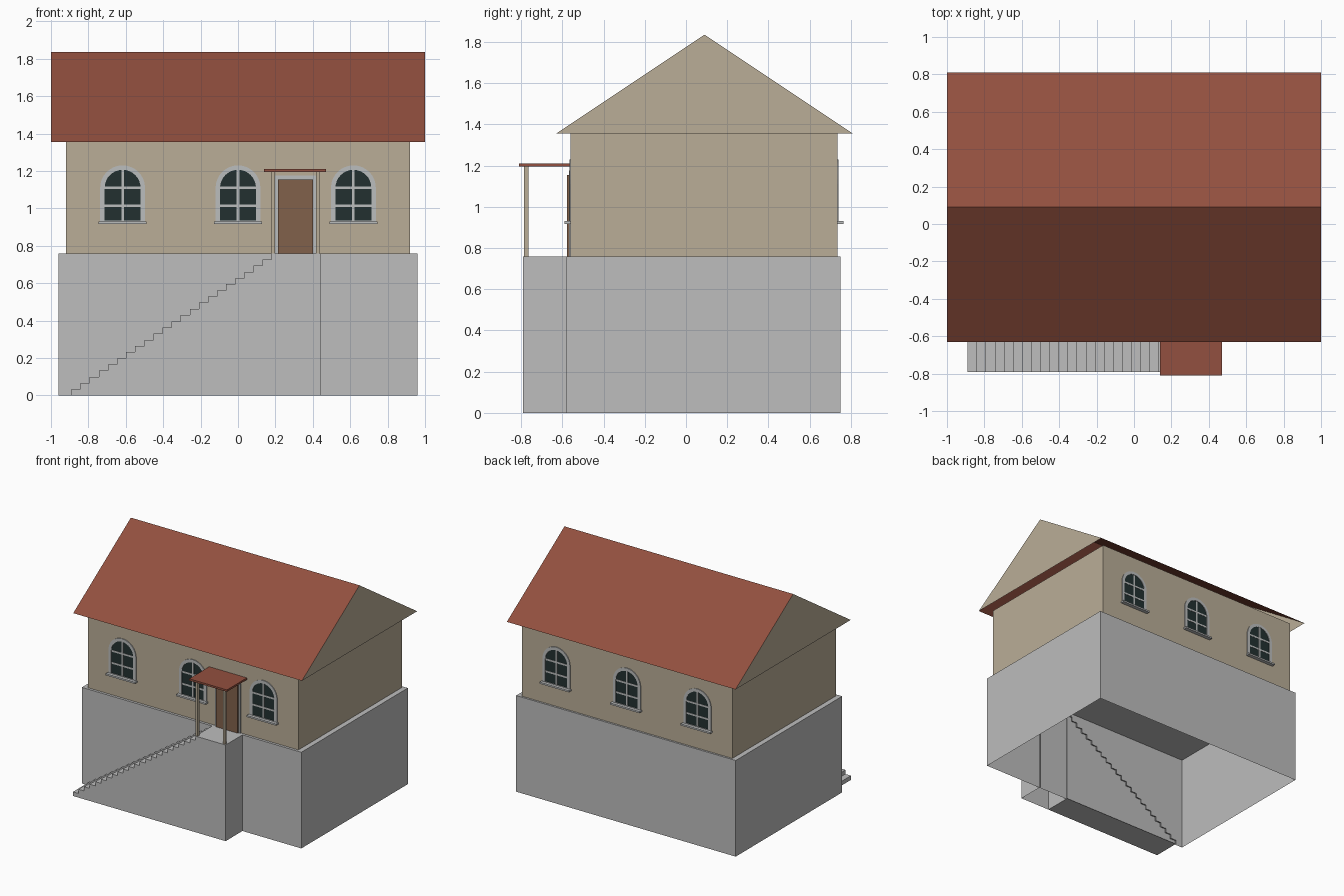
import bpy, bmesh, math

if "Cube" in bpy.data.objects:
    bpy.data.objects.remove(bpy.data.objects["Cube"])


def material(name, r, g, b):
    m = bpy.data.materials.new(name)
    m.diffuse_color = (r, g, b, 1)
    m.use_nodes = True
    m.node_tree.nodes["Principled BSDF"].inputs["Base Color"].default_value = m.diffuse_color
    return m


GREY = material("concrete_grey", 0.51, 0.51, 0.51)
TRIM = material("trim_grey", 0.50, 0.51, 0.51)
TAN = material("plaster_tan", 0.49, 0.42, 0.31)
RED = material("roof_red", 0.29, 0.08, 0.05)
BROWN = material("door_brown", 0.22, 0.12, 0.07)
GLASS = material("dark_glass", 0.016, 0.03, 0.03)


def finish(bm, name, *mats):
    bmesh.ops.recalc_face_normals(bm, faces=bm.faces)
    bm.normal_update()
    me = bpy.data.meshes.new(name)
    bm.to_mesh(me)
    bm.free()
    for m in mats:
        me.materials.append(m)
    ob = bpy.data.objects.new(name, me)
    bpy.context.collection.objects.link(ob)
    return ob


def drop_faces(bm, test):
    """Delete the faces whose normal passes the test, leaving the shell open."""
    bmesh.ops.recalc_face_normals(bm, faces=bm.faces)
    bm.normal_update()
    bmesh.ops.delete(bm, geom=[f for f in bm.faces if test(f.normal)], context='FACES_ONLY')


def prism_bm(pts, y0, y1):
    """Extrude an x-z outline from y0 to y1."""
    bm = bmesh.new()
    a = [bm.verts.new((x, y0, z)) for x, z in pts]
    b = [bm.verts.new((x, y1, z)) for x, z in pts]
    bm.faces.new(a)
    bm.faces.new(b[::-1])
    for i in range(len(pts)):
        j = (i + 1) % len(pts)
        bm.faces.new((a[i], b[i], b[j], a[j]))
    return bm


def rect(x0, x1, z0, z1):
    return [(x0, z0), (x1, z0), (x1, z1), (x0, z1)]


def box(name, x0, x1, y0, y1, z0, z1, mat, opened=None):
    bm = prism_bm(rect(x0, x1, z0, z1), y0, y1)
    if opened:
        drop_faces(bm, opened)
    return finish(bm, name, mat)


def arch(cx, half, z0, spring, n=16):
    """Round-headed outline, anticlockwise from the lower left."""
    pts = [(cx - half, z0), (cx + half, z0)]
    for i in range(n + 1):
        a = math.pi * i / n
        pts.append((cx + half * math.cos(a), spring + half * math.sin(a)))
    return pts


def ring(name, outer, inner, y0, y1, mat):
    """Frame between two outlines with equal point counts."""
    bm = bmesh.new()
    rows = [[bm.verts.new((x, y, z)) for x, z in p]
            for p, y in ((outer, y0), (outer, y1), (inner, y1), (inner, y0))]
    n = len(outer)
    for k in range(4):
        p, q = rows[k], rows[(k + 1) % 4]
        for i in range(n):
            j = (i + 1) % n
            bm.faces.new((p[i], p[j], q[j], q[i]))
    return finish(bm, name, mat)


# Foundation (open underneath) and upper walls
box("foundation", -0.96, 0.96, -0.58, 0.75, 0, 0.76, GREY, lambda n: n.z < -0.9)
box("upper_walls", -0.92, 0.92, -0.56, 0.735, 0.76, 1.355, TAN, lambda n: n.z < -0.9)

# Gable roof, open underneath, tan on the gable ends
bm = bmesh.new()
eave_f, ridge, eave_b = [[bm.verts.new((x, y, z)) for x in (-1, 1)]
                         for y, z in ((-0.63, 1.355), (0.09, 1.835), (0.81, 1.355))]
bm.faces.new((eave_f[0], eave_f[1], ridge[1], ridge[0]))
bm.faces.new((ridge[0], ridge[1], eave_b[1], eave_b[0]))
bm.faces.new((eave_f[1], eave_b[1], ridge[1]))
bm.faces.new((eave_f[0], ridge[0], eave_b[0]))
for f in bm.faces:
    f.normal_update()
    f.material_index = 1 if abs(f.normal.x) > 0.9 else 0
finish(bm, "gable_roof", RED, TAN)

# Staircase along the front wall, and its landing
STEPS, X0, X1, H = 22, -0.89, 0.18, 0.76
run, rise = (X1 - X0) / STEPS, H / (STEPS + 1)
outline = [(X1, 0), (X0, 0)]
for i in range(STEPS):
    z = rise * (i + 1)
    outline += [(X0 + run * i, z), (X0 + run * (i + 1), z)]
bm = prism_bm(outline, -0.79, -0.57)
drop_faces(bm, lambda n: n.y > 0.9)
finish(bm, "stairs", GREY)
box("landing", X1, 0.445, -0.79, -0.57, 0, H, GREY, lambda n: n.z < -0.9 or n.y > 0.9)

# Door, its surround and the canopy on two posts
ring("door_frame", rect(0.197, 0.417, 0.76, 1.175), rect(0.213, 0.40, 0.761, 1.155),
     -0.568, -0.56, TRIM)
box("door", 0.213, 0.40, -0.577, -0.56, 0.76, 1.155, BROWN)
box("canopy", 0.14, 0.47, -0.81, -0.56, 1.195, 1.21, RED)
for side, x in (("left", 0.177), ("right", 0.417)):
    box("canopy_post_" + side, x, x + 0.02, -0.785, -0.765, 0.76, 1.195, TAN)

# Three arched windows on the front and on the back
for face, wall, s in (("front", -0.56, -1), ("back", 0.735, 1)):
    for i, cx in enumerate((-0.617, 0, 0.617)):
        tag = f"{face}_{i + 1}"
        ring("window_frame_" + tag, arch(cx, 0.12, 0.93, 1.11), arch(cx, 0.096, 0.934, 1.11),
             wall, wall + s * 0.006, TRIM)
        finish(prism_bm(arch(cx, 0.096, 0.934, 1.11), wall, wall + s * 0.002),
               "window_glass_" + tag, GLASS)
        bar = sorted((wall, wall + s * 0.004))
        box("window_mullion_" + tag, cx - 0.007, cx + 0.007, *bar, 0.934, 1.205, TRIM)
        for k, z in enumerate((1.015, 1.11)):
            box(f"window_bar_{tag}_{k + 1}", cx - 0.096, cx + 0.096, *bar,
                z - 0.007, z + 0.007, TRIM)
        box("window_sill_" + tag, cx - 0.128, cx + 0.128,
            *sorted((wall, wall + s * 0.03)), 0.917, 0.93, TRIM)
